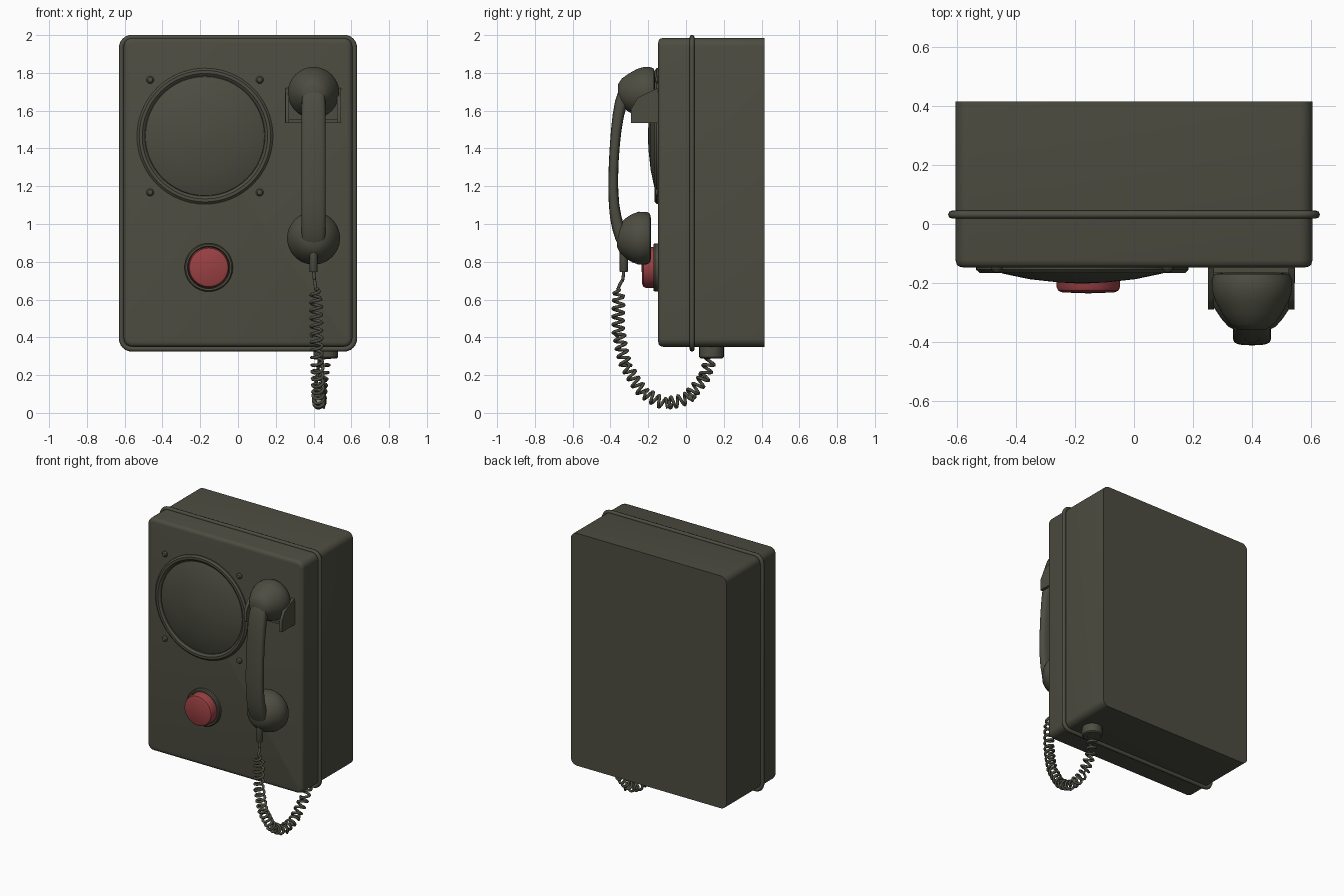
import bpy, bmesh
from math import sin, cos, pi, copysign
from mathutils import Vector

cube = bpy.data.objects.get("Cube")
if cube:
    bpy.data.objects.remove(cube, do_unlink=True)


def material(name, rgb):
    m = bpy.data.materials.new(name)
    m.use_nodes = True
    m.diffuse_color = (*rgb, 1)
    bsdf = m.node_tree.nodes["Principled BSDF"]
    bsdf.inputs["Base Color"].default_value = (*rgb, 1)
    bsdf.inputs["Roughness"].default_value = 0.6
    return m


OLIVE = material("olive_grey", (0.073, 0.073, 0.053))
RED = material("button_red", (0.32, 0.052, 0.055))


def add(name, data, mat):
    ob = bpy.data.objects.new(name, data)
    data.materials.append(mat)
    bpy.context.collection.objects.link(ob)
    return ob


def loft(name, rings, mat=OLIVE, closed=False):
    """Skin a list of equal rings; cap the ends, or join them when closed."""
    bm = bmesh.new()
    loops = [[bm.verts.new(p) for p in ring] for ring in rings]
    pairs = list(zip(loops, loops[1:]))
    if closed:
        pairs.append((loops[-1], loops[0]))
    else:
        bm.faces.new(loops[0])
        bm.faces.new(loops[-1])
    n = len(loops[0])
    for a, b in pairs:
        for i in range(n):
            j = (i + 1) % n
            bm.faces.new((a[i], a[j], b[j], b[i]))
    bmesh.ops.recalc_face_normals(bm, faces=bm.faces)
    me = bpy.data.meshes.new(name)
    bm.to_mesh(me)
    bm.free()
    return add(name, me, mat)


def lathe(name, x, z, profile, mat=OLIVE, closed=False, n=48):
    """Turn (radius, y) pairs about an axis running front to back."""
    rings = [[(x + r * cos(2 * pi * i / n), y, z + r * sin(2 * pi * i / n))
              for i in range(n)] for r, y in profile]
    return loft(name, rings, mat, closed)


def post(name, x, y, profile, n=24):
    """Turn (radius, z) pairs about an upright axis."""
    return loft(name, [[(x + r * cos(2 * pi * i / n), y + r * sin(2 * pi * i / n), z)
                        for i in range(n)] for r, z in profile])


def rounded_rect(y, half_w, z0, z1, r, steps=6):
    pts = []
    corners = [(half_w - r, z1 - r), (r - half_w, z1 - r),
               (r - half_w, z0 + r), (half_w - r, z0 + r)]
    for k, (cx, cz) in enumerate(corners):
        for i in range(steps + 1):
            a = pi / 2 * (k + i / steps)
            pts.append((cx + r * cos(a), y, cz + r * sin(a)))
    return pts


def tube(name, pts, radius, cyclic=False):
    cu = bpy.data.curves.new(name, "CURVE")
    cu.dimensions = "3D"
    cu.bevel_depth = radius
    cu.bevel_resolution = 2
    cu.use_fill_caps = True
    sp = cu.splines.new("POLY")
    sp.points.add(len(pts) - 1)
    for p, co in zip(sp.points, pts):
        p.co = (*co, 1)
    sp.use_cyclic_u = cyclic
    return add(name, cu, OLIVE)


def box(name, x0, x1, y0, y1, z0, z1):
    return loft(name, [[(x, y0, z0), (x, y1, z0), (x, y1, z1), (x, y0, z1)]
                       for x in (x0, x1)])


# Housing with softened front edge, and the seam bead around it
loft("housing", [rounded_rect(y, 0.605 - d, 0.35 + d, 1.985 - d, 0.045 - d)
                 for y, d in ((-0.147, 0.025), (-0.144, 0.012), (-0.137, 0.004),
                              (-0.122, 0), (0.415, 0))])
tube("seam_bead", rounded_rect(0.032, 0.617, 0.338, 1.988, 0.055), 0.0135, True)

# Loudspeaker: rim, domed cover and four bolts
SX, SZ = -0.175, 1.465
lathe("speaker_rim", SX, SZ, [(0.36, -0.14), (0.36, -0.155), (0.348, -0.166),
                              (0.332, -0.166), (0.318, -0.155), (0.318, -0.14)],
      closed=True, n=64)
lathe("speaker_dome", SX, SZ, [(0.32, -0.14), (0.315, -0.152), (0.27, -0.168),
                               (0.18, -0.187), (0.08, -0.198), (0.004, -0.202)])
for sx in (-1, 1):
    for sz in (-1, 1):
        lathe("speaker_bolt", SX + 0.29 * sx, SZ + 0.298 * sz,
              [(0.02, -0.14), (0.02, -0.152), (0.013, -0.162), (0.004, -0.165)], n=16)

# Push button in its collar
lathe("button_collar", -0.155, 0.77, [(0.128, -0.14), (0.128, -0.165), (0.122, -0.173),
                                      (0.112, -0.173), (0.108, -0.14)], closed=True)
lathe("button", -0.155, 0.77, [(0.108, -0.14), (0.108, -0.213), (0.102, -0.226),
                               (0.088, -0.232), (0.004, -0.235)], RED)

# Cradle: back plate, shelf and two prongs
HX = 0.4
box("cradle_plate", 0.25, 0.545, -0.165, -0.14, 1.535, 1.7)
box("cradle_shelf", 0.25, 0.545, -0.2, -0.14, 1.535, 1.555)
prong = [(-0.29, 1.535), (-0.29, 1.61), (-0.255, 1.67), (-0.15, 1.72), (-0.15, 1.535)]
for side in (-1, 1):
    loft("cradle_prong", [[(0.3975 + side * w, y, z) for y, z in prong]
                          for w in (0.127, 0.147)])

# Handset: bowed grip with a cup at each end
sections = [(-0.27, 1.77, 0.035, 0.05), (-0.33, 1.70, 0.038, 0.062),
            (-0.361, 1.58, 0.03, 0.065), (-0.378, 1.42, 0.026, 0.065),
            (-0.387, 1.25, 0.026, 0.065), (-0.384, 1.10, 0.027, 0.065),
            (-0.363, 0.98, 0.034, 0.065), (-0.323, 0.88, 0.036, 0.062),
            (-0.27, 0.83, 0.03, 0.05)]
rings = []
for i, (y, z, thick, wide) in enumerate(sections):
    a, b = sections[max(i - 1, 0)], sections[min(i + 1, len(sections) - 1)]
    t = Vector((0, b[0] - a[0], b[1] - a[1])).normalized()
    normal = t.cross(Vector((1, 0, 0)))
    ring = []
    for k in range(20):
        c, s = cos(pi * k / 10), sin(pi * k / 10)
        u, v = (copysign(abs(q) ** 0.65, q) for q in (c, s))
        ring.append(Vector((HX + wide * u, y, z)) + normal * thick * v)
    rings.append(ring)
grip = loft("handset_grip", rings)
sub = grip.modifiers.new("smooth", "SUBSURF")
sub.levels = sub.render_levels = 1
lathe("earpiece", HX, 1.695, [(0.1, -0.165), (0.128, -0.17), (0.136, -0.19), (0.136, -0.225),
                              (0.125, -0.26), (0.1, -0.305), (0.075, -0.34), (0.045, -0.36)])
lathe("mouthpiece", HX, 0.925, [(0.1, -0.185), (0.128, -0.19), (0.138, -0.205),
                                (0.14, -0.25), (0.128, -0.285), (0.105, -0.32),
                                (0.08, -0.348), (0.045, -0.366)])

# Cord: strain relief, coiled lead and socket under the housing
post("strain_relief", HX, -0.33, [(0.019, 0.745), (0.022, 0.75), (0.022, 0.85)], 16)
post("cord_socket", 0.465, 0.135, [(0.058, 0.288), (0.065, 0.295), (0.065, 0.36)])
knots = [Vector(p) for p in (
    (0.4, -0.33, 0.76), (0.405, -0.336, 0.7), (0.413, -0.362, 0.65), (0.415, -0.355, 0.6),
    (0.415, -0.357, 0.42), (0.42, -0.315, 0.24), (0.425, -0.22, 0.1), (0.43, -0.1, 0.046),
    (0.435, 0.02, 0.085), (0.445, 0.105, 0.2), (0.46, 0.135, 0.3))]
path = []
for i in range(len(knots) - 1):
    p0, p1 = knots[max(i - 1, 0)], knots[i]
    p2, p3 = knots[i + 1], knots[min(i + 2, len(knots) - 1)]
    steps = int((p2 - p1).length / 0.003)
    for k in range(steps):
        t = k / steps
        path.append(p1 + (p2 - p1) * t + (p0 - p2) * (t * (1 - t) ** 2 / 2)
                    + (p3 - p1) * (t * t * (t - 1) / 2))
coil, length = [], 0
for i in range(1, len(path) - 1):
    length += (path[i] - path[i - 1]).length
    up = (path[i + 1] - path[i - 1]).normalized().cross(Vector((1, 0, 0)))
    radius = 0.029 * min(max((length - 0.11) / 0.03, 0), 1)
    a = 2 * pi * length / 0.042
    coil.append(path[i] + Vector((radius * cos(a), 0, 0)) + up * radius * sin(a))
tube("coiled_cord", coil, 0.0085)

# Smooth shading with crisp edges
bpy.ops.object.select_all(action="DESELECT")
for ob in bpy.context.scene.objects:
    if ob.type == "MESH" and ob.data.materials and ob.data.materials[0] in (OLIVE, RED):
        ob.select_set(True)
        bpy.context.view_layer.objects.active = ob
bpy.ops.object.shade_smooth_by_angle(angle=0.6)
